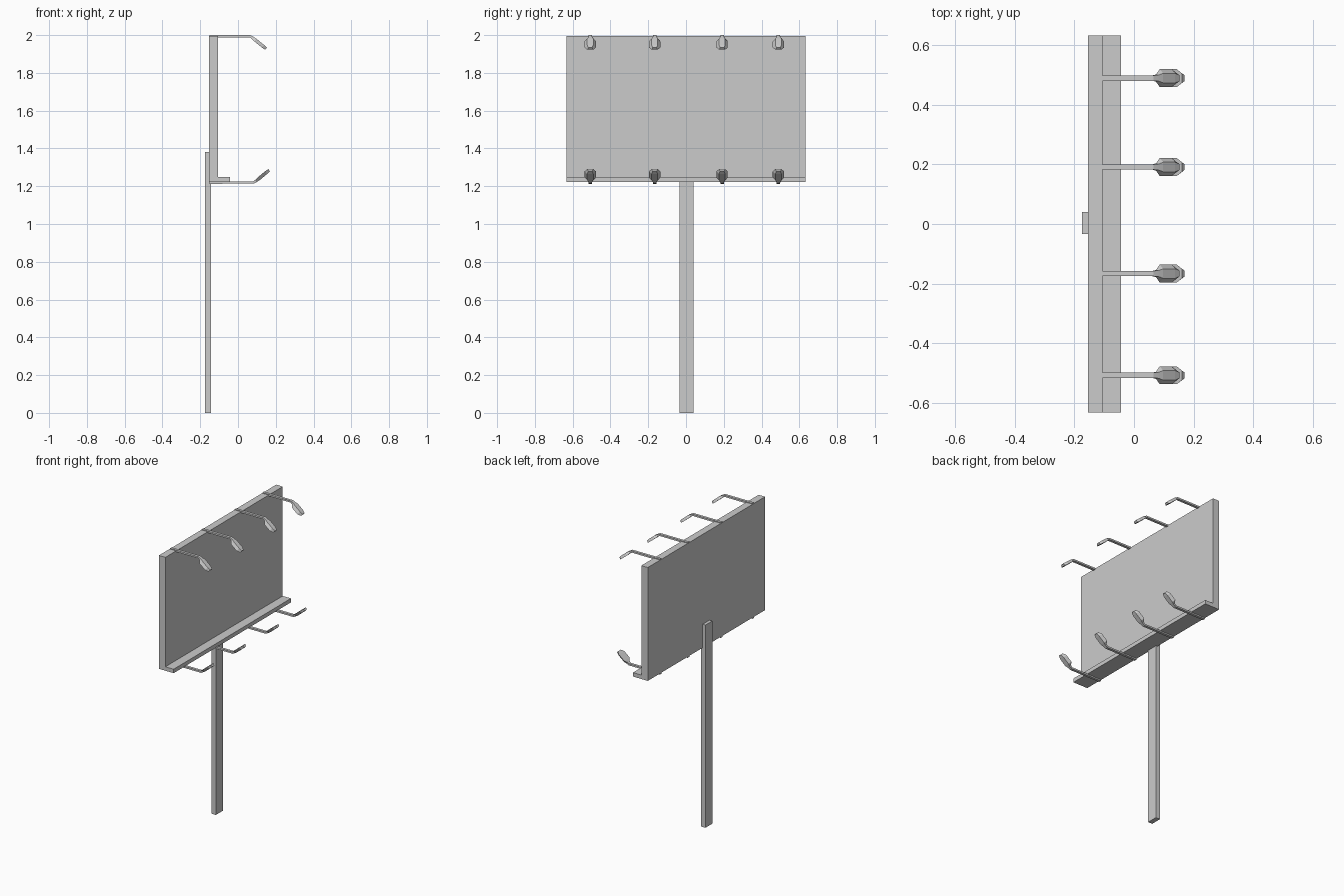
import bpy, bmesh, math

if "Cube" in bpy.data.objects:
    bpy.data.objects.remove(bpy.data.objects["Cube"])


def make_object(name, bm):
    bmesh.ops.recalc_face_normals(bm, faces=bm.faces)
    mesh = bpy.data.meshes.new(name)
    bm.to_mesh(mesh)
    bm.free()
    obj = bpy.data.objects.new(name, mesh)
    bpy.context.collection.objects.link(obj)
    return obj


def extrude_y(name, profile, y0, y1):
    """Extrude an xz profile along y."""
    bm = bmesh.new()
    face = bm.faces.new([bm.verts.new((x, y0, z)) for x, z in profile])
    new = bmesh.ops.extrude_face_region(bm, geom=[face])["geom"]
    verts = [g for g in new if isinstance(g, bmesh.types.BMVert)]
    bmesh.ops.translate(bm, verts=verts, vec=(0, y1 - y0, 0))
    return make_object(name, bm)


# Lamp sections: x, drop, tilt in degrees, outer half width, lit half width, thickness
SECTIONS = [
    (-0.152, 0.000, 0, 0.009, 0.009, 0.012),
    (0.064, 0.000, 18, 0.009, 0.009, 0.012),
    (0.078, 0.009, 38, 0.010, 0.012, 0.014),
    (0.092, 0.020, 40, 0.016, 0.030, 0.018),
    (0.132, 0.053, 40, 0.016, 0.030, 0.018),
    (0.148, 0.066, 40, 0.010, 0.016, 0.014),
]


def lamp(name, y, z, side, shift):
    """Loft an arm with a faceted head; side is +1 on top, -1 below."""
    bm = bmesh.new()
    rings = []
    for i, (x, drop, tilt, w_out, w_lit, t) in enumerate(SECTIONS):
        a = math.radians(tilt)
        nx, nz = math.sin(a) * t / 2, math.cos(a) * t / 2
        x += shift if i else 0
        ring = []
        for sgn, half in ((1, w_out), (-1, w_lit)):
            for d in (-half * sgn, half * sgn):
                ring.append(bm.verts.new(
                    (x + sgn * nx, y + d, z + side * (sgn * nz - drop))))
        rings.append(ring)
    for r0, r1 in zip(rings, rings[1:]):
        for k in range(4):
            n = (k + 1) % 4
            bm.faces.new((r0[k], r0[n], r1[n], r1[k]))
    bm.faces.new(rings[0])
    bm.faces.new(rings[-1])
    return make_object(name, bm)


# Post behind the board
extrude_y("post", [(-0.175, 0), (-0.143, 0), (-0.143, 1.382), (-0.175, 1.382)],
          -0.034, 0.040)

# Board with bottom ledge
extrude_y("board", [(-0.154, 1.222), (-0.043, 1.222), (-0.043, 1.249),
                    (-0.105, 1.249), (-0.105, 1.995), (-0.154, 1.995)],
          -0.632, 0.632)

# Two rows of lamps
for i, y in enumerate((-0.507, -0.166, 0.191, 0.489)):
    lamp(f"upper_lamp_{i + 1}", y, 1.994, 1, 0.0)
    lamp(f"lower_lamp_{i + 1}", y, 1.219, -1, 0.017)
